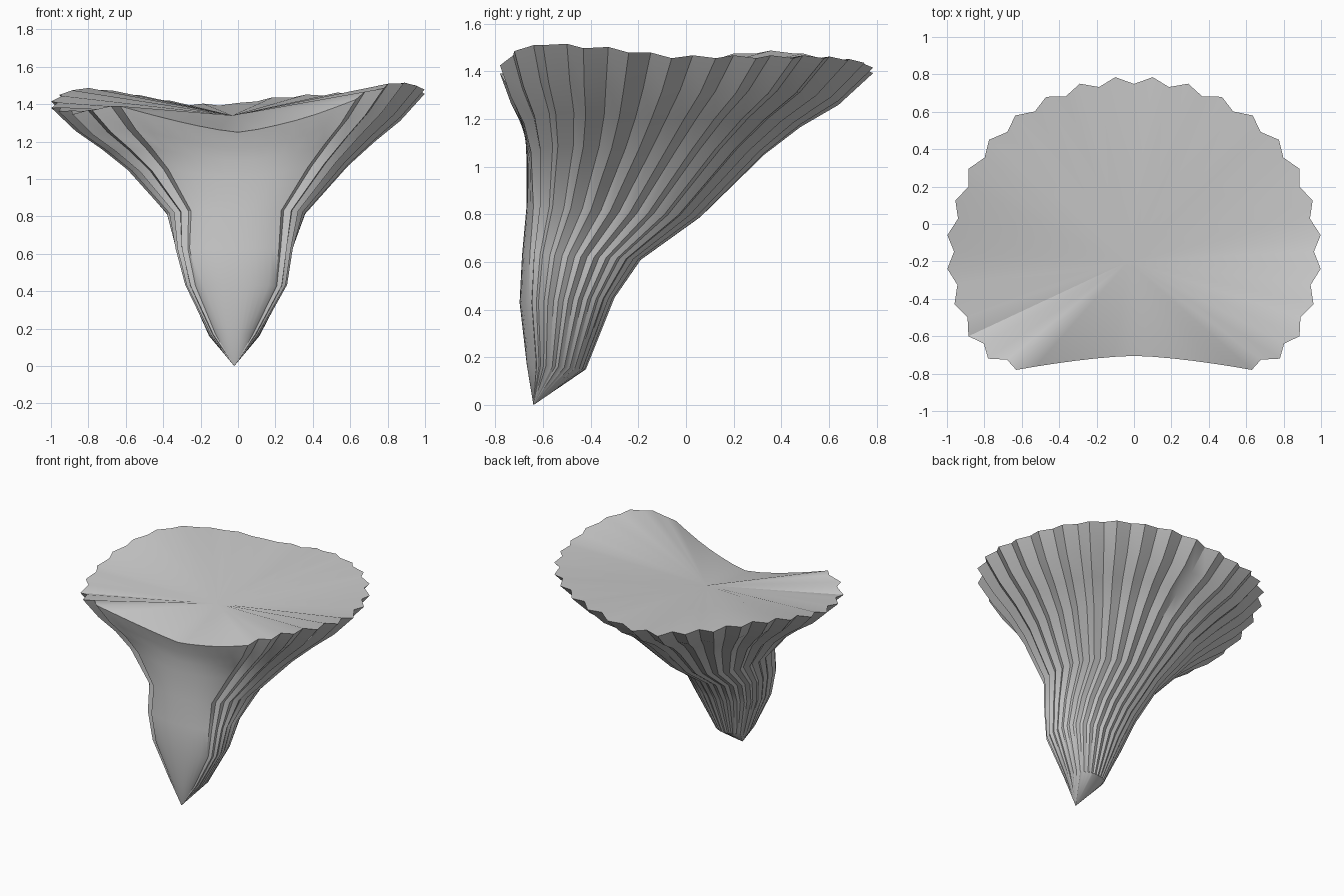
import bpy, bmesh, math
from mathutils import Vector

if "Cube" in bpy.data.objects:
    bpy.data.objects.remove(bpy.data.objects["Cube"])


def interp(table, x):
    for (a, va), (b, vb) in zip(table, table[1:]):
        if x <= b:
            return va + (vb - va) * (x - a) / (b - a)
    return table[-1][1]


# Rim ridge crests on the right half, back centre to front corner
crests = [(.10, .785), (.29, .75), (.47, .68), (.635, .58), (.775, .45),
          (.885, .295), (.955, .125), (.998, -.06), (.998, -.24),
          (.96, -.43), (.885, -.60), (.78, -.72), (.63, -.78)]

# Rim height by crest number, right and left sides
rise_r = [(0, 1.395), (2, 1.435), (4, 1.455), (8, 1.455), (9.5, 1.49),
          (11, 1.51), (12, 1.485), (13, 1.425), (15, 1.33), (17, 1.25)]
rise_l = [(0, 1.395), (2, 1.39), (3, 1.425), (5, 1.475), (6, 1.475), (7, 1.45),
          (9, 1.38), (11, 1.345), (13, 1.39), (15, 1.32), (17, 1.25)]

# Outline as (x, y, height, is_valley, front fraction or None)
outline = []


def add(x, y, i, valley=0, front=None):
    z = interp(rise_r if x >= 0 else rise_l, i)
    outline.append((x, y, z, valley, front))


path = [(-x, y, i + 1) for i, (x, y) in reversed(list(enumerate(crests)))]
path += [(x, y, i + 1) for i, (x, y) in enumerate(crests)]
for k, (x, y, i) in enumerate(path):
    add(x, y, i)
    if k + 1 < len(path):
        x2, y2, i2 = path[k + 1]
        i_mid = 0 if x * x2 < 0 else (i + i2) / 2
        add((x + x2) / 2, (y + y2) / 2, i_mid, 1)
for k in range(1, 12):
    f = 1 - k / 6
    add(.63 * f, -.78, 17 - 4 * abs(f) ** 1.3, 0, f)

# Rings: height, rim-wave share, x shift, half width, front centre y,
# front corner y, back y, ridge depth, back lift, extra corner width
rings = [
    (.17, .00, -.02, .135, -.668, -.635, -.42, .004, -.02, .06),
    (.43, .00, -.01, .27, -.698, -.66, -.30, .010, .02, .14),
    (.63, .03, -.02, .31, -.688, -.655, -.19, .014, -.02, .14),
    (.83, .05, -.01, .37, -.67, -.64, .06, .020, -.04, .02),
    (1.06, .30, .0, .59, -.668, -.65, .33, .026, .0, .0),
    (1.18, .50, .0, .73, -.672, -.68, .48, .030, .0, .0),
    (1.29, .75, .0, .87, -.68, -.735, .64, .033, -.01, .0),
    (1.42, 1.0, .0, 1.0, -.705, -.78, .785, .036, .0, .0)]

bm = bmesh.new()
tip = bm.verts.new((-.02, -.64, 0))
loops = []
for h, k, cx, w, yf, yc, yb, d, lift, wide in rings:
    loop = []
    for x, y, z, valley, f in outline:
        t = (y + .78) / 1.565
        py = yc + (yb - yc) * t
        if f is not None:
            py = yf + (yc - yf) * abs(f) ** (2.5 - k)
            x += f * wide
        else:
            x += math.copysign(wide * max(0, (-.24 - y) / .54), x)
        p = Vector((cx + x * w, py))
        if valley:
            c = Vector((cx, yc + (yb - yc) * .45))
            p -= (p - c).normalized() * d
        pz = h + k * (z - 1.42) + lift * t + valley * k * .012
        loop.append(bm.verts.new((p.x, p.y, pz)))
    loops.append(loop)

# Ribbed outer wall, pointed foot and fan-shaped top
n = len(outline)
hub = bm.verts.new((-.03, -.2, 1.34))
for i in range(n):
    j = (i + 1) % n
    bm.faces.new((tip, loops[0][i], loops[0][j]))
    for a, b in zip(loops, loops[1:]):
        bm.faces.new((a[i], b[i], b[j], a[j]))
    bm.faces.new((loops[-1][i], hub, loops[-1][j]))
bmesh.ops.recalc_face_normals(bm, faces=bm.faces)
mesh = bpy.data.meshes.new("ribbed_funnel")
bm.to_mesh(mesh)
bm.free()
funnel = bpy.data.objects.new("ribbed_funnel", mesh)
bpy.context.collection.objects.link(funnel)
bpy.context.view_layer.objects.active = funnel
funnel.select_set(True)
bpy.ops.object.shade_smooth_by_angle(angle=math.radians(30))
